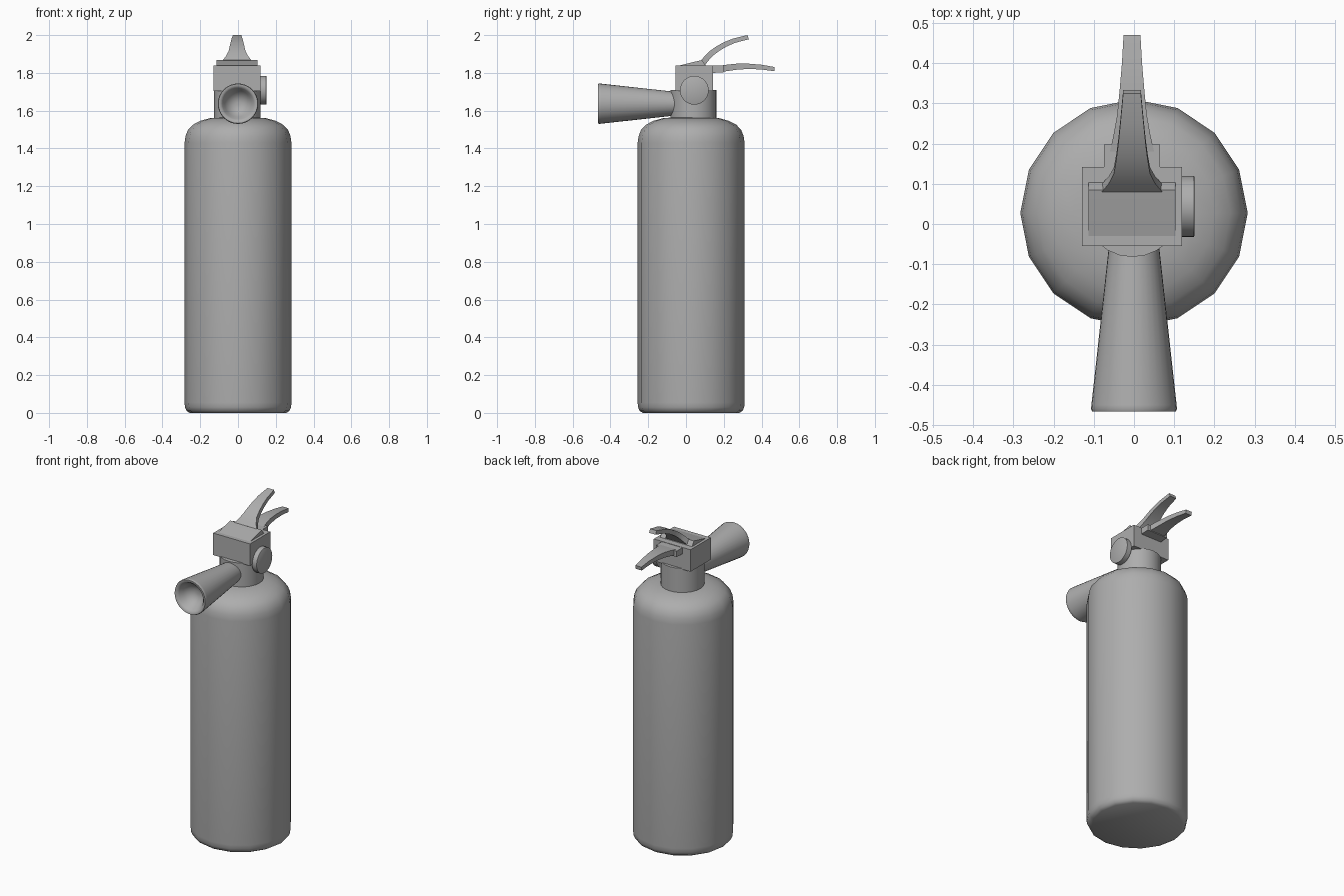
import bpy, bmesh, math

# Dark grey for every part
GREY = bpy.data.materials.new("dark_grey")
GREY.diffuse_color = (0.42, 0.42, 0.42, 1)


def finish(name, bm, angle=35):
    bmesh.ops.remove_doubles(bm, verts=bm.verts, dist=0.0001)
    bmesh.ops.recalc_face_normals(bm, faces=bm.faces)
    me = bpy.data.meshes.new(name)
    bm.to_mesh(me)
    bm.free()
    me.materials.append(GREY)
    ob = bpy.data.objects.new(name, me)
    bpy.context.collection.objects.link(ob)
    bpy.ops.object.select_all(action='DESELECT')
    ob.select_set(True)
    bpy.context.view_layer.objects.active = ob
    bpy.ops.object.shade_smooth_by_angle(angle=math.radians(angle))
    return ob


def lathe(name, profile, sides, loc, rot=(0, 0, 0), angle=35):
    """Spin (radius, height) points around the local z axis."""
    bm = bmesh.new()
    rings = []
    for r, h in profile:
        rings.append([bm.verts.new((r * math.cos(2 * math.pi * i / sides),
                                    r * math.sin(2 * math.pi * i / sides), h))
                      for i in range(sides)])
    for a, b in zip(rings, rings[1:]):
        for i in range(sides):
            j = (i + 1) % sides
            bm.faces.new((a[i], a[j], b[j], b[i]))
    bm.faces.new(rings[0])
    bm.faces.new(rings[-1])
    ob = finish(name, bm, angle)
    ob.location, ob.rotation_euler = loc, rot
    return ob


def loft(name, sections, cx=-0.005):
    """Bar from sections (top y, top z, bottom y, bottom z, half width)."""
    bm = bmesh.new()
    rings = [[bm.verts.new(p) for p in ((cx - w, yt, zt), (cx + w, yt, zt),
                                        (cx + w, yb, zb), (cx - w, yb, zb))]
             for yt, zt, yb, zb, w in sections]
    for a, b in zip(rings, rings[1:]):
        for i in range(4):
            j = (i + 1) % 4
            bm.faces.new((a[i], a[j], b[j], b[i]))
    bm.faces.new(rings[0])
    bm.faces.new(rings[-1])
    return finish(name, bm)


# Tank: 16-sided bottle with rounded foot and shoulder
lathe("tank", [(0.255, 0), (0.272, 0.01), (0.281, 0.03), (0.283, 0.055),
               (0.283, 1.43), (0.278, 1.465), (0.265, 1.498), (0.24, 1.525),
               (0.20, 1.546), (0.15, 1.56), (0.10, 1.564)],
      16, (0, 0.027, 0), angle=50)

# Neck and valve block
lathe("neck", [(0.122, 1.55), (0.122, 1.71)], 24, (-0.004, 0.04, 0))
loft("valve_block", [(-0.055, 1.84, -0.055, 1.705, 0.125),
                     (0.142, 1.84, 0.142, 1.705, 0.125)])

# Gauge on the right side
lathe("gauge", [(0.076, 0), (0.076, 0.031), (0.072, 0.033)], 32,
      (0.118, 0.044, 1.708), (0, math.pi / 2, 0))

# Discharge horn with a soft rim and a shallow hollow mouth
lathe("horn", [(0.055, -0.01), (0.063, 0.06), (0.106, 0.45), (0.107, 0.46),
               (0.104, 0.467), (0.093, 0.467), (0.082, 0.455), (0.07, 0.43),
               (0.05, 0.405), (0.025, 0.392), (0.008, 0.39)], 32,
      (0, 0, 1.637), (math.pi / 2, 0, 0), angle=60)

# Upper squeeze lever: wedge base and curved blade
loft("lever_base", [(-0.03, 1.84, -0.03, 1.83, 0.108),
                    (0.02, 1.853, 0.02, 1.83, 0.108),
                    (0.085, 1.868, 0.105, 1.838, 0.108)])
loft("lever_blade", [(0.08, 1.867, 0.10, 1.84, 0.075),
                     (0.10, 1.890, 0.118, 1.864, 0.058),
                     (0.125, 1.915, 0.141, 1.890, 0.045),
                     (0.16, 1.940, 0.174, 1.915, 0.039),
                     (0.20, 1.962, 0.212, 1.938, 0.034),
                     (0.25, 1.982, 0.259, 1.959, 0.029),
                     (0.325, 2.0, 0.333, 1.978, 0.022)])

# Lower carrying handle: wide root block and curved blade
loft("handle_root", [(0.13, 1.838, 0.13, 1.80, 0.07),
                     (0.198, 1.838, 0.198, 1.802, 0.07)])
loft("handle_blade", [(0.18, 1.838, 0.18, 1.803, 0.055),
                      (0.22, 1.844, 0.22, 1.810, 0.046),
                      (0.27, 1.849, 0.27, 1.817, 0.037),
                      (0.33, 1.849, 0.33, 1.821, 0.031),
                      (0.40, 1.843, 0.40, 1.818, 0.025),
                      (0.47, 1.831, 0.467, 1.809, 0.021)])
